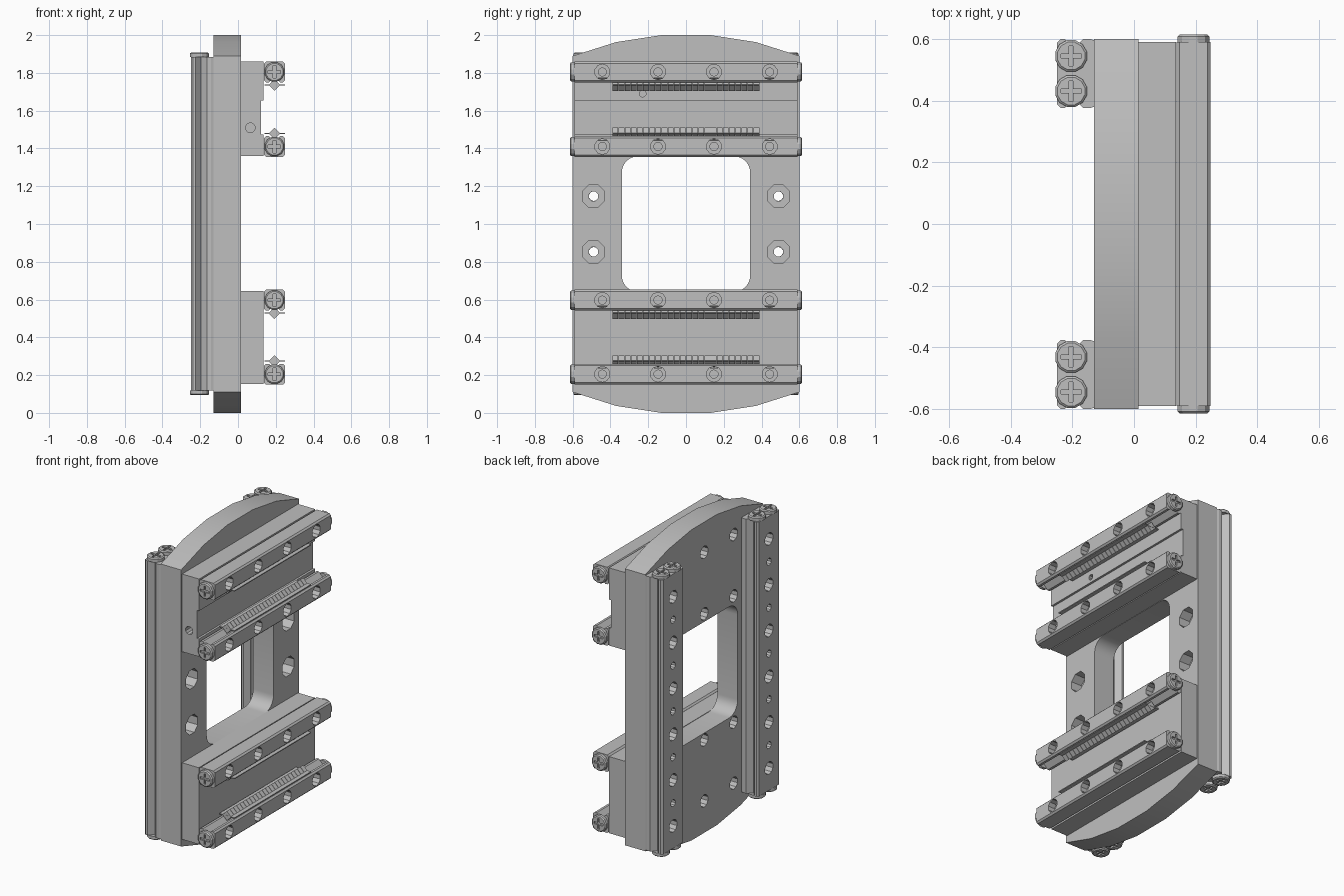
import bpy, bmesh, math
from mathutils import Matrix, Vector

if "Cube" in bpy.data.objects:
    bpy.data.objects.remove(bpy.data.objects["Cube"], do_unlink=True)

steel = bpy.data.materials.new("machined_grey")
steel.use_nodes = True
steel.diffuse_color = (0.52, 0.52, 0.52, 1)
steel.node_tree.nodes["Principled BSDF"].inputs["Base Color"].default_value = (0.52, 0.52, 0.52, 1)


def place(axis, a, b, t):
    """Profile point (a, b) at distance t along the axis."""
    return {"x": (t, a, b), "y": (a, t, b), "z": (a, b, t)}[axis]


def finish(name, bm):
    bmesh.ops.recalc_face_normals(bm, faces=bm.faces)
    mesh = bpy.data.meshes.new(name)
    bm.to_mesh(mesh)
    bm.free()
    mesh.materials.append(steel)
    ob = bpy.data.objects.new(name, mesh)
    bpy.context.collection.objects.link(ob)
    return ob


def loft(bm, rings):
    """Closed skin through rings of equal length."""
    loops = [[bm.verts.new(p) for p in r] for r in rings]
    n = len(loops[0])
    for r0, r1 in zip(loops, loops[1:]):
        for i in range(n):
            j = (i + 1) % n
            bm.faces.new((r0[i], r0[j], r1[j], r1[i]))
    bm.faces.new(loops[0])
    bm.faces.new(loops[-1])


def prism(name, axis, pts, lo, hi):
    bm = bmesh.new()
    loft(bm, [[place(axis, a, b, t) for a, b in pts] for t in (lo, hi)])
    return finish(name, bm)


def turned(bm, axis, a, b, steps, sides=10):
    """Stepped round body: steps are (distance, radius)."""
    ang = [2 * math.pi * (i + 0.5) / sides for i in range(sides)]
    loft(bm, [[place(axis, a + r * math.cos(t), b + r * math.sin(t), d) for t in ang]
              for d, r in steps])


def holes(axis, specs, sides=10):
    bm = bmesh.new()
    for a, b, steps in specs:
        turned(bm, axis, a, b, steps, sides)
    return finish("hole_cutter", bm)


def cut(ob, cutter):
    mod = ob.modifiers.new("cut", 'BOOLEAN')
    mod.operation, mod.solver, mod.object = 'DIFFERENCE', 'EXACT', cutter
    apply(ob)
    bpy.data.objects.remove(cutter, do_unlink=True)


def apply(ob):
    dg = bpy.context.evaluated_depsgraph_get()
    dg.update()
    mesh = bpy.data.meshes.new_from_object(ob.evaluated_get(dg))
    ob.modifiers.clear()
    ob.data = mesh


def box_pts(a0, a1, b0, b1):
    return [(a0, b0), (a1, b0), (a1, b1), (a0, b1)]


# Base plate with shallow arched ends
half = [(0.6, 1.89), (0.37, 1.963), (0.13, 2.0)]
top = half + [(-y, z) for y, z in reversed(half)]
plate = prism("base_plate", "x", top + [(-y, 2 - z) for y, z in top], -0.13, 0.015)

# Rounded window through the plate
window = []
R = 0.085
for k, (sy, sz) in enumerate([(1, 1), (-1, 1), (-1, -1), (1, -1)]):
    for i in range(7):
        t = math.pi / 2 * (k + i / 6)
        window.append((sy * (0.34 - R) + R * math.cos(t), 1 + sz * (0.358 - R) + R * math.sin(t)))
cut(plate, prism("window_cutter", "x", window, -0.3, 0.1))

# Counterbored side holes and blind holes in the rear of the plate
cut(plate, holes("x", [(y, z, [(-0.2, 0.026), (-0.06, 0.026), (-0.06, 0.064), (0.1, 0.064)])
                       for y in (-0.49, 0.49) for z in (0.853, 1.147)], 8))
rows = (1.805, 1.41, 0.597, 0.205)
cut(plate, holes("x", [(y, z, [(-0.2, 0.04), (-0.05, 0.04)])
                       for y in (-0.3, 0, 0.3) for z in rows]))

# Mounting blocks
upper = prism("upper_block", "y", [(0.015, 1.36), (0.136, 1.36), (0.136, 1.475), (0.122, 1.475),
                                   (0.122, 1.655), (0.136, 1.655), (0.136, 1.86), (0.015, 1.86)],
              -0.59, 0.59)
cut(upper, holes("y", [(0.065, 1.51, [(-0.7, 0.026), (-0.5, 0.026)])]))
cut(upper, holes("x", [(-0.23, 1.69, [(0.09, 0.018), (0.2, 0.018)])]))
prism("lower_block", "y", box_pts(0.015, 0.134, 0.152, 0.645), -0.59, 0.59)

# Screw head with a cross recess, facing +z
bm = bmesh.new()
turned(bm, "z", 0, 0, [(0, 0.053), (0.019, 0.053), (0.025, 0.046)], 12)
screw = finish("end_screw", bm)
w, l = 0.007, 0.033
cross = [(w, w), (w, l), (-w, l), (-w, w), (-l, w), (-l, -w),
         (-w, -w), (-w, -l), (w, -l), (w, -w), (l, -w), (l, w)]
cut(screw, prism("cross_cutter", "z", cross, 0.014, 0.05))
screw_mesh = screw.data
bpy.data.objects.remove(screw, do_unlink=True)


def add_screw(pos, direction):
    ob = bpy.data.objects.new("end_screw", screw_mesh)
    rot = Vector((0, 0, 1)).rotation_difference(Vector(direction)).to_matrix().to_4x4()
    ob.matrix_world = Matrix.Translation(pos) @ rot
    bpy.context.collection.objects.link(ob)


# Horizontal grooved rails, each with a roller cage facing its partner
H, C, G = 0.055, 0.01, 0.03
rail = [(-H, -H + C), (-H + C, -H), (H - C, -H), (H, -H + C), (H, H - C), (H - C, H),
        (G, H), (0, H - G), (-G, H), (-H + C, H), (-H, H - C)]
X = 0.193
for z, s in zip(rows, (-1, 1, -1, 1)):
    ob = prism("horizontal_rail", "y", [(X + u, z + s * v) for u, v in rail], -0.59, 0.59)
    cut(ob, holes("x", [(y, z, [(0.15, 0.022), (0.2, 0.022), (0.2, 0.041), (0.3, 0.041)])
                        for y in (-0.443, -0.148, 0.148, 0.443)]))
    for e in (-1, 1):
        add_screw((X, e * 0.589, z), (0, e, 0))
    c = z + s * 0.069
    prism("roller_cage", "y", box_pts(0.14, 0.248, c - 0.003, c + 0.003), -0.39, 0.39)
    d = 0.031
    rollers = prism("cage_rollers", "y", [(X + d, c), (X, c + d), (X - d, c), (X, c - d)],
                    -0.389, -0.359)
    arr = rollers.modifiers.new("row", 'ARRAY')
    arr.count = 24
    arr.use_relative_offset = False
    arr.use_constant_offset = True
    arr.constant_offset_displace = (0, 0.0325, 0)
    apply(rollers)

# Vertical rails with a V groove on both long sides
for s in (-1, 1):
    side = [(-0.13, 0.108), (-0.142, 0.112), (-0.165, 0.112), (-0.195, 0.08),
            (-0.225, 0.112), (-0.238, 0.112), (-0.25, 0.1)]
    pts = side + [(x, -v) for x, v in reversed(side)]
    yc = s * 0.488
    ob = prism("vertical_rail", "z", [(x, yc + v) for x, v in pts], 0.118, 1.884)
    big = [(yc, 1 + k * 0.1475, [(-0.3, 0.041), (-0.19, 0.041), (-0.19, 0.026), (-0.1, 0.026)])
           for k in (-5, -3, -1, 1, 3, 5)]
    small = [(yc, 1 + k * 0.295, [(-0.3, 0.023), (-0.15, 0.023)]) for k in (-2, -1, 0, 1, 2)]
    cut(ob, holes("x", big + small))
    for v in (-0.057, 0.057):
        add_screw((-0.204, yc + v, 1.883), (0, 0, 1))
        add_screw((-0.204, yc + v, 0.119), (0, 0, -1))

# Smooth only the gentle curves
bpy.ops.object.select_all(action='DESELECT')
plate.select_set(True)
bpy.context.view_layer.objects.active = plate
bpy.ops.object.shade_smooth_by_angle(angle=math.radians(20))
